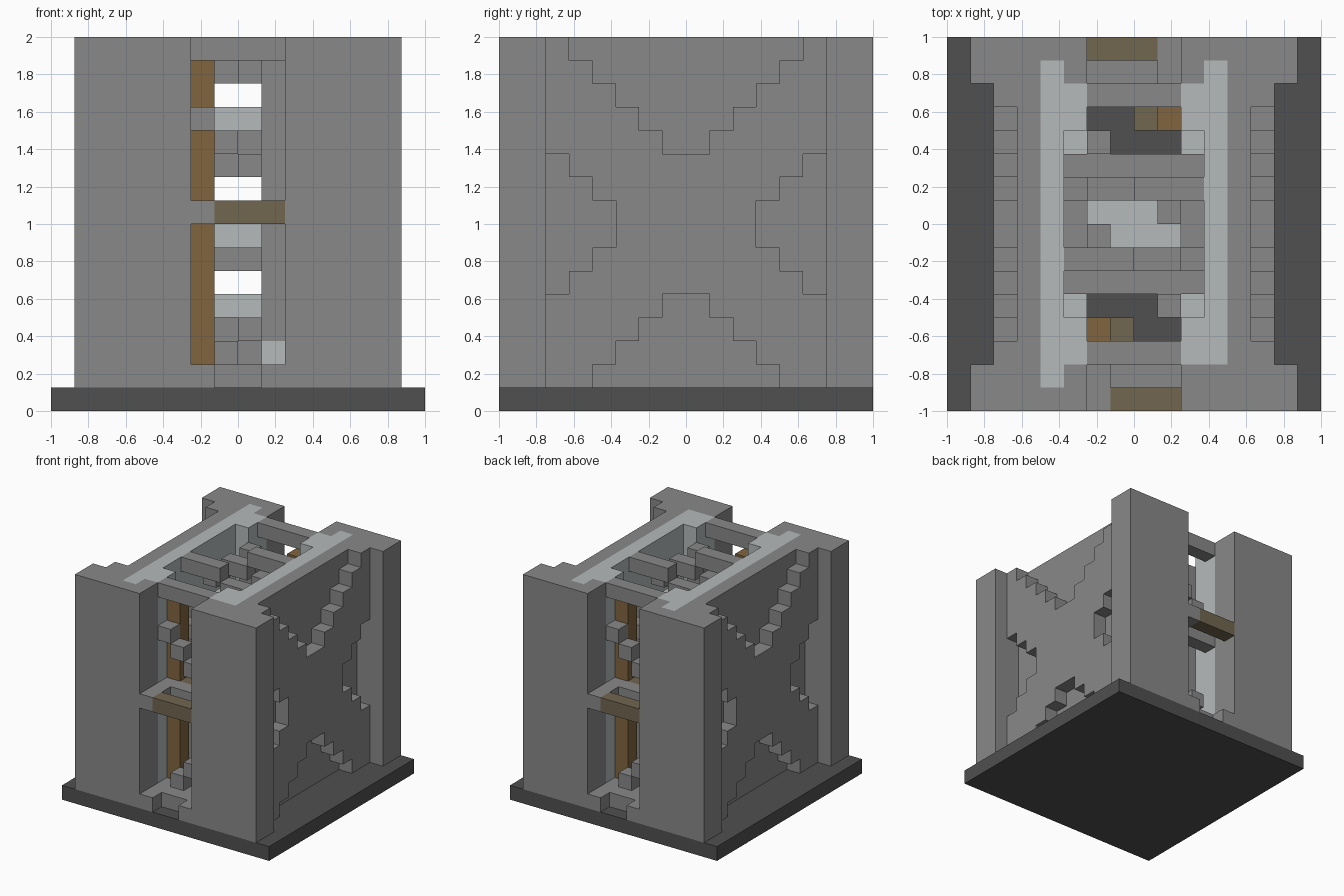
import bpy, bmesh
from mathutils import Vector

if "Cube" in bpy.data.objects:
    bpy.data.objects.remove(bpy.data.objects["Cube"])

U = 0.125       # block size; the model is a 16 x 16 x 16 block grid
cells = {}      # (x, y, z) -> part name
part_material = {}


def make_material(name, rgb):
    m = bpy.data.materials.new(name)
    m.use_nodes = True
    m.diffuse_color = (*rgb, 1)
    m.node_tree.nodes["Principled BSDF"].inputs["Base Color"].default_value = (*rgb, 1)
    return m


stone = make_material("stone grey", (0.25, 0.25, 0.25))
pale = make_material("pale grey", (0.46, 0.49, 0.49))
slate = make_material("dark slate", (0.08, 0.08, 0.08))
wood = make_material("brown wood", (0.22, 0.13, 0.05))
olive = make_material("dull wood", (0.165, 0.133, 0.08))


def fill(part, material, x, y, z, twin=True):
    """Fill a block range, and its half-turn twin on the other side."""
    if material:
        part_material[part] = material
    for i in range(*x):
        for j in range(*y):
            for k in range(*z):
                for c in ([(i, j, k), (-1 - i, -1 - j, k)] if twin else [(i, j, k)]):
                    if material:
                        cells[c] = part
                    else:
                        cells.pop(c, None)


# Base plate
fill("base_plate", slate, (-8, 8), (-8, 8), (0, 1))

# Side walls and corner columns
fill("side_walls", stone, (3, 6), (-6, 6), (1, 16))
fill("corner_columns", stone, (2, 7), (-8, -6), (1, 16))
fill("corner_columns", stone, (2, 7), (6, 8), (1, 16))

# Stepped triangular recesses that leave a raised cross on each side
for s in range(5):
    fill("recess", None, (5, 6), (-1 - s, 1 + s), (11 + s, 12 + s))
for s in range(4):
    fill("recess", None, (5, 6), (-1 - s, 1 + s), (4 - s, 5 - s))
for s in range(3):
    fill("recess", None, (5, 6), (-4 - s, -3 - s), (7 - s, 9 + s))
    fill("recess", None, (5, 6), (3 + s, 4 + s), (7 - s, 9 + s))

# Pale inner lining
fill("inner_lining", pale, (3, 4), (-6, 6), (1, 16))
for y in ((-6, -4), (4, 6)):
    fill("inner_lining", pale, (2, 3), y, (1, 16))
fill("inner_lining", pale, (3, 4), (6, 7), (1, 16))
fill("inner_lining", pale, (-4, -3), (6, 7), (1, 16), False)

# Openings: threshold, lintel and middle landing
fill("threshold", stone, (-2, 2), (-7, -5), (1, 2))
fill("threshold", stone, (-2, -1), (-8, -7), (1, 2))
fill("threshold", stone, (1, 2), (-8, -7), (1, 2))
fill("lintel", stone, (-2, 2), (-6, -5), (15, 16))
fill("landing", stone, (-2, -1), (-8, -6), (8, 9))
fill("landing", stone, (-2, 2), (-6, -5), (8, 9))
fill("landing_plank", olive, (-1, 2), (-8, -7), (8, 9))
fill("landing_plank", olive, (-1, 0), (-5, -4), (8, 9))

# Wooden posts
fill("wood_post", wood, (-2, -1), (-5, -4), (1, 15))

# Small steps climbing inside the openings
for x, z in ((-2, 12), (-1, 11), (0, 10), (-1, 2), (0, 3)):
    fill("small_steps", stone, (x, x + 1), (-6, -5), (z, z + 1))

# Inner pillars with pale ledges beside them
fill("inner_pillar", stone, (1, 2), (-4, -3), (3, 15))
fill("pale_ledges", pale, (1, 2), (-4, -3), (2, 3))
fill("inner_pillar", stone, (1, 2), (-4, -3), (1, 2))
for x in (-3, 2):
    fill("pale_ledges", pale, (x, x + 1), (-4, -3), (7, 8))

# Cross beams and upper stair treads
fill("cross_beam", stone, (-3, 3), (-3, -2), (11, 12))
fill("cross_beam", stone, (-3, 3), (-3, -2), (6, 7))
fill("stair_treads", stone, (-3, 0), (-2, -1), (15, 16))
fill("stair_treads", stone, (0, 2), (-2, -1), (14, 15))
fill("stair_treads", stone, (2, 3), (-2, -1), (13, 14))
fill("stair_treads", stone, (-1, 1), (-2, -1), (10, 11))
fill("stair_treads", stone, (0, 2), (-2, -1), (3, 4))
fill("stair_treads", stone, (-1, 0), (-2, -1), (2, 3))

# Pale core platforms
for z in (4, 12):
    fill("core_platform", pale, (-1, 1), (-1, 1), (z, z + 1))
fill("core_platform", pale, (-2, 2), (-1, 1), (7, 8))
fill("stair_treads", stone, (1, 2), (0, 1), (14, 15))
fill("stair_treads", stone, (-3, 3), (-1, 0), (10, 11))
fill("core_platform", pale, (1, 2), (-1, 0), (12, 13))

# Skin each part with its exposed faces only
axes = [Vector(a) for a in ((1, 0, 0), (0, 1, 0), (0, 0, 1))]
for part, material in part_material.items():
    bm = bmesh.new()
    for cell, owner in cells.items():
        if owner != part:
            continue
        centre = Vector(cell) + Vector((0.5, 0.5, 0.5))
        for a in range(3):
            for sign in (-1, 1):
                near = list(cell)
                near[a] += sign
                if tuple(near) in cells:
                    continue
                n, p, q = axes[a] * sign, axes[(a + 1) % 3], axes[(a + 2) % 3] * sign
                corners = [centre + (n + p * i + q * j) / 2
                           for i, j in ((-1, -1), (1, -1), (1, 1), (-1, 1))]
                bm.faces.new([bm.verts.new(c * U) for c in corners])
    bmesh.ops.remove_doubles(bm, verts=bm.verts, dist=U / 50)
    bmesh.ops.dissolve_limit(bm, angle_limit=0.01, verts=bm.verts, edges=bm.edges)
    mesh = bpy.data.meshes.new(part)
    bm.to_mesh(mesh)
    bm.free()
    mesh.materials.append(material)
    bpy.context.collection.objects.link(bpy.data.objects.new(part, mesh))
